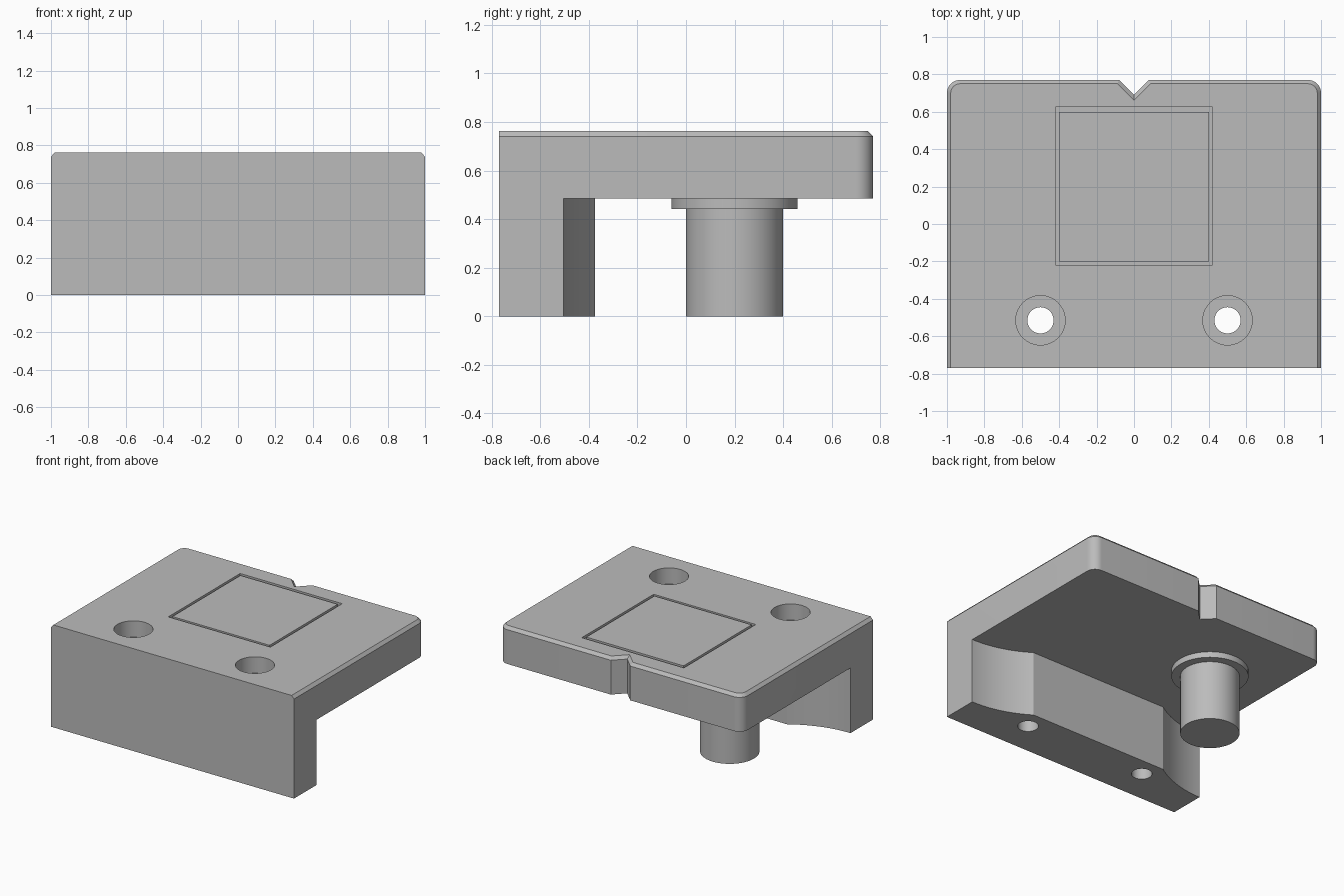
import bpy, bmesh, math

if "Cube" in bpy.data.objects:
    bpy.data.objects.remove(bpy.data.objects["Cube"])

grey = bpy.data.materials.new("plain grey")
grey.diffuse_color = (0.5, 0.5, 0.5, 1)
grey.use_nodes = True
grey.node_tree.nodes["Principled BSDF"].inputs["Base Color"].default_value = grey.diffuse_color


def loft(name, rings):
    """Closed solid through rings of (x, y, z) points of equal length."""
    bm = bmesh.new()
    loops = [[bm.verts.new(p) for p in ring] for ring in rings]
    n = len(loops[0])
    for a, b in zip(loops, loops[1:]):
        for i in range(n):
            j = (i + 1) % n
            bm.faces.new((a[i], a[j], b[j], b[i]))
    bm.faces.new(loops[0][::-1])
    bm.faces.new(loops[-1])
    bmesh.ops.recalc_face_normals(bm, faces=bm.faces)
    mesh = bpy.data.meshes.new(name)
    bm.to_mesh(mesh)
    bm.free()
    mesh.materials.append(grey)
    ob = bpy.data.objects.new(name, mesh)
    bpy.context.collection.objects.link(ob)
    return ob


def at(points, z):
    return [(x, y, z) for x, y in points]


def prism(name, points, z0, z1):
    return loft(name, [at(points, z0), at(points, z1)])


def circle(cx, cy, r, n=64):
    return [(cx + r * math.cos(2 * math.pi * i / n),
             cy + r * math.sin(2 * math.pi * i / n)) for i in range(n)]


def rect(x0, x1, y0, y1):
    return [(x0, y0), (x1, y0), (x1, y1), (x0, y1)]


def smooth(ob):
    bpy.ops.object.select_all(action='DESELECT')
    ob.select_set(True)
    bpy.context.view_layer.objects.active = ob
    bpy.ops.object.shade_smooth_by_angle(angle=math.radians(20))


def cut(ob, cutter):
    mod = ob.modifiers.new("cut", 'BOOLEAN')
    mod.operation = 'DIFFERENCE'
    mod.solver = 'EXACT'
    mod.object = cutter
    bpy.context.view_layer.objects.active = ob
    bpy.ops.object.modifier_apply(modifier=mod.name)
    bpy.data.objects.remove(cutter)


def outline(c):
    """Plan of the block with back notch and round corners, inset by c."""
    s, r = c * math.sqrt(2), 0.07
    half = [(0.08 - c + s, 0.77 - c)]
    for i in range(11):
        a = math.pi / 2 * (1 - i / 10)
        half.append((1 - r + (r - c) * math.cos(a), 0.77 - r + (r - c) * math.sin(a)))
    half.append((1 - c, -0.77))
    return [(0, 0.69 - s)] + half + [(-x, y) for x, y in reversed(half)]


# L-shaped body with chamfered top edges
body = loft("body", [at(outline(0), 0), at(outline(0), 0.74), at(outline(0.02), 0.762)])

# open space under the plate, leaving a front wall with scooped ends
R = 0.776
sweep = math.asin(0.43 / R)
scoop = [(1 - R * math.sin(sweep * i / 16), -0.505 + R - R * math.cos(sweep * i / 16))
         for i in range(17)]
side = [(1.2, 1.0), (1.2, -0.505)] + scoop
cut(body, prism("clearance", side + [(-x, y) for x, y in reversed(side)], -0.2, 0.485))

# counterbored screw holes
for x in (-0.5, 0.5):
    cut(body, prism("bore", circle(x, -0.515, 0.07), -0.2, 1))
    cut(body, prism("counterbore", circle(x, -0.515, 0.132), 0.642, 1))

# square recess and the pad inside it, leaving a thin groove
cut(body, prism("recess", rect(-0.42, 0.42, -0.22, 0.625), 0.742, 1))
smooth(body)
prism("square_pad", rect(-0.4, 0.4, -0.2, 0.6), 0.735, 0.762)

# pin with collar under one side of the plate
smooth(prism("pin", circle(-0.5, 0.2, 0.2), 0, 0.46))
smooth(prism("pin_collar", circle(-0.5, 0.2, 0.26), 0.442, 0.49))
